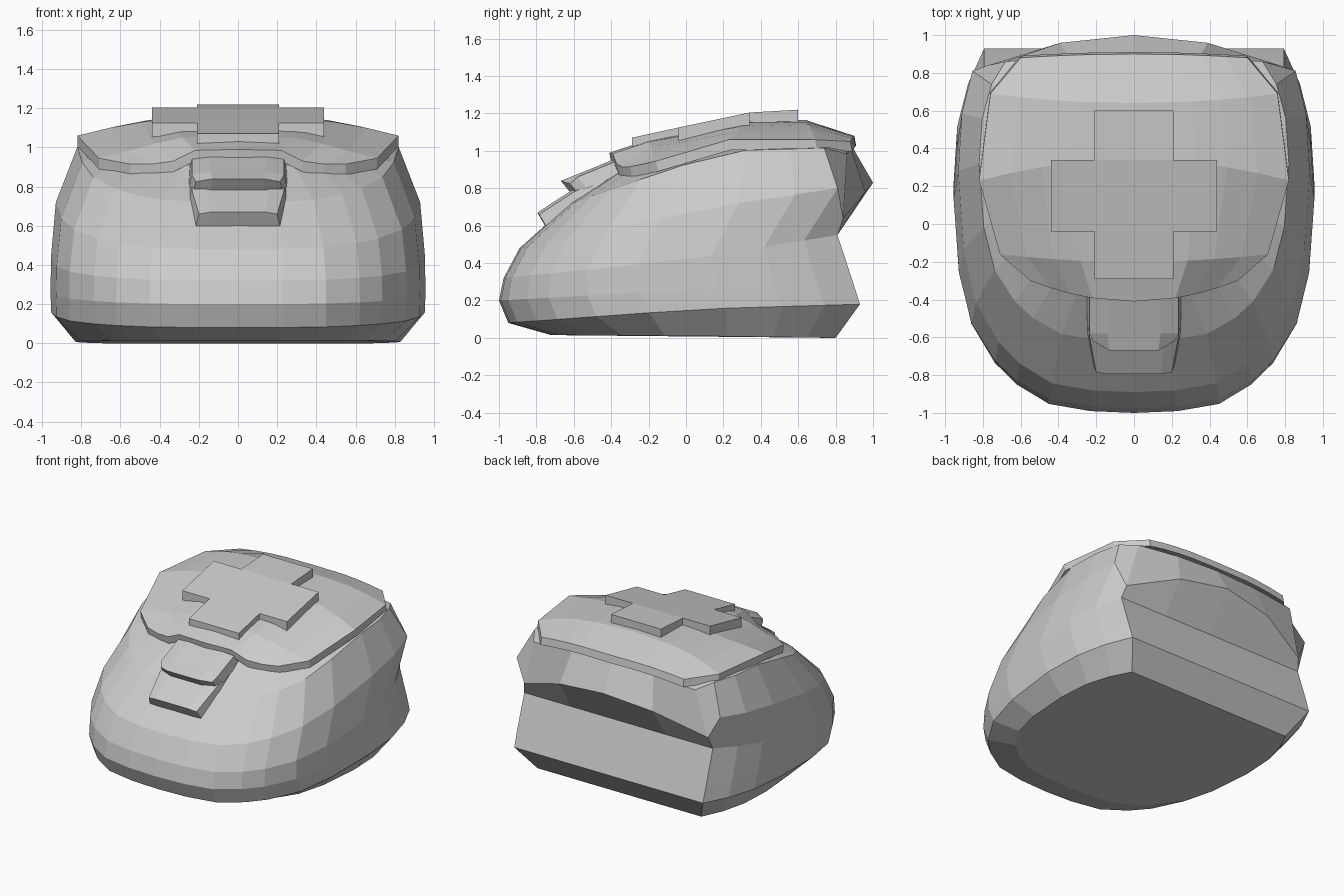
import bpy
from collections import Counter

if "Cube" in bpy.data.objects:
    bpy.data.objects.remove(bpy.data.objects["Cube"])


def make(name, verts, faces):
    me = bpy.data.meshes.new(name)
    me.from_pydata(verts, [], faces)
    me.validate()
    ob = bpy.data.objects.new(name, me)
    bpy.context.collection.objects.link(ob)
    return ob


def slab(name, rows, drop, keep=lambda j, i: True, flare=1.0):
    """Thick plate from a grid of top points; drop is the offset to its underside."""
    n = len(rows[0])
    top = [p for r in rows for p in r]
    low = [(x * flare, y + drop[0], z - drop[1]) for x, y, z in top]
    quads = [(j * n + i, j * n + i + 1, (j + 1) * n + i + 1, (j + 1) * n + i)
             for j in range(len(rows) - 1) for i in range(n - 1) if keep(j, i)]
    edges = [(q[k], q[(k + 1) % 4]) for q in quads for k in range(4)]
    count = Counter(frozenset(e) for e in edges)
    o = len(top)
    faces = quads + [tuple(v + o for v in reversed(q)) for q in quads]
    faces += [(b, a, a + o, b + o) for a, b in edges if count[frozenset((a, b))] == 1]
    used = sorted({v for f in faces for v in f})
    remap = {v: k for k, v in enumerate(used)}
    allv = top + low
    return make(name, [allv[v] for v in used], [tuple(remap[v] for v in f) for f in faces])


def mirror_row(half):
    return [(-x, y, z) for x, y, z in reversed(half[1:])] + half


# Body: tilted rings sharing one half plan outline (width fraction, front-to-back fraction)
OUTLINE = [(0, 0), (.24, .005), (.47, .025), (.65, .08), (.77, .14), (.9, .25), (.97, .4),
           (1, .62), (.98, .78), (.92, .9), (.83, 1), (.42, 1), (0, 1)]


def ring(w, y0, y1, zf, zm, zr, bow):
    half = []
    for k, (u, t) in enumerate(OUTLINE):
        y = y0 + (y1 - y0) * t
        z = zf + (zm - zf) * t / .55 if t < .55 else zm + (zr - zm) * (t - .55) / .45
        if k >= 10:
            y -= bow * (u / .83) ** 2
            z -= 1.2 * bow * (u / .83) ** 2
        half.append((w * u, y, z))
    return half + [(-x, y, z) for x, y, z in reversed(half[1:-1])]


# half width, front y, rear y, z at front / middle / rear, rear bow
RINGS = [(.83, -.72, .80, .015, .01, 0, 0),
         (.955, -.95, .93, .08, .155, .18, 0),
         (.957, -1.0, .892, .20, .26, .30, 0),
         (.955, -.975, .81, .32, .42, .55, 0),
         (.93, -.89, 1.0, .48, .70, .83, .16),
         (.82, -.62, .89, .72, 1.0, 1.02, .03),
         (.60, -.35, .85, .90, 1.04, 1.03, 0)]
verts = [p for r in RINGS for p in ring(*r)]
n = 2 * len(OUTLINE) - 2
faces = [(r * n + i, r * n + (i + 1) % n, (r + 1) * n + (i + 1) % n, (r + 1) * n + i)
         for r in range(len(RINGS) - 1) for i in range(n)]
faces.append(tuple(reversed(range(n))))
last = (len(RINGS) - 1) * n
faces.append(tuple(range(last, last + n)))
make("body", verts, faces)

# Upper shell plate: half width, centre y, edge y, heights from centre to edge
SHELL = [(.55, -.41, -.30, (.99, .985, .93, .915, .915)),
         (.71, -.20, -.16, (1.06, 1.05, 1.02, .98, .945)),
         (.82, .34, .23, (1.16, 1.15, 1.13, 1.10, 1.06)),
         (.76, .64, .69, (1.165, 1.155, 1.14, 1.11, 1.06)),
         (.60, .90, .88, (1.08, 1.08, 1.075, 1.065, 1.05))]
rows = [mirror_row([(w * s, yc + (ye - yc) * s * s, z) for s, z in zip((0, .4, .6, .8, 1), zs)])
        for w, yc, ye, zs in SHELL]
slab("shell_plate", rows, (.01, .055))

# Raised cross on the plate, folded across the middle
rows = [[(x, y, z) for x in (-.44, -.21, .21, .44)]
        for y, z in ((-.29, 1.07), (-.04, 1.125), (.34, 1.205), (.6, 1.22))]
slab("raised_cross", rows, (0, .085), keep=lambda j, i: i == 1 or j == 1)

# Two overlapping front tabs
rows = [mirror_row([(0, y, z), (.6 * w, y, z), (w, y + e, z - .015)])
        for w, y, z, e in ((.235, -.36, .965, 0), (.235, -.58, .875, 0), (.215, -.67, .84, .05))]
slab("upper_tab", rows, (.05, .06), flare=1.06)
rows = [mirror_row([(0, y, z), (.7 * w, y, z), (w, y + .01, z - .01)])
        for w, y, z in ((.24, -.45, .86), (.235, -.61, .79), (.20, -.795, .67))]
slab("lower_tab", rows, (.05, .085), flare=1.1)
